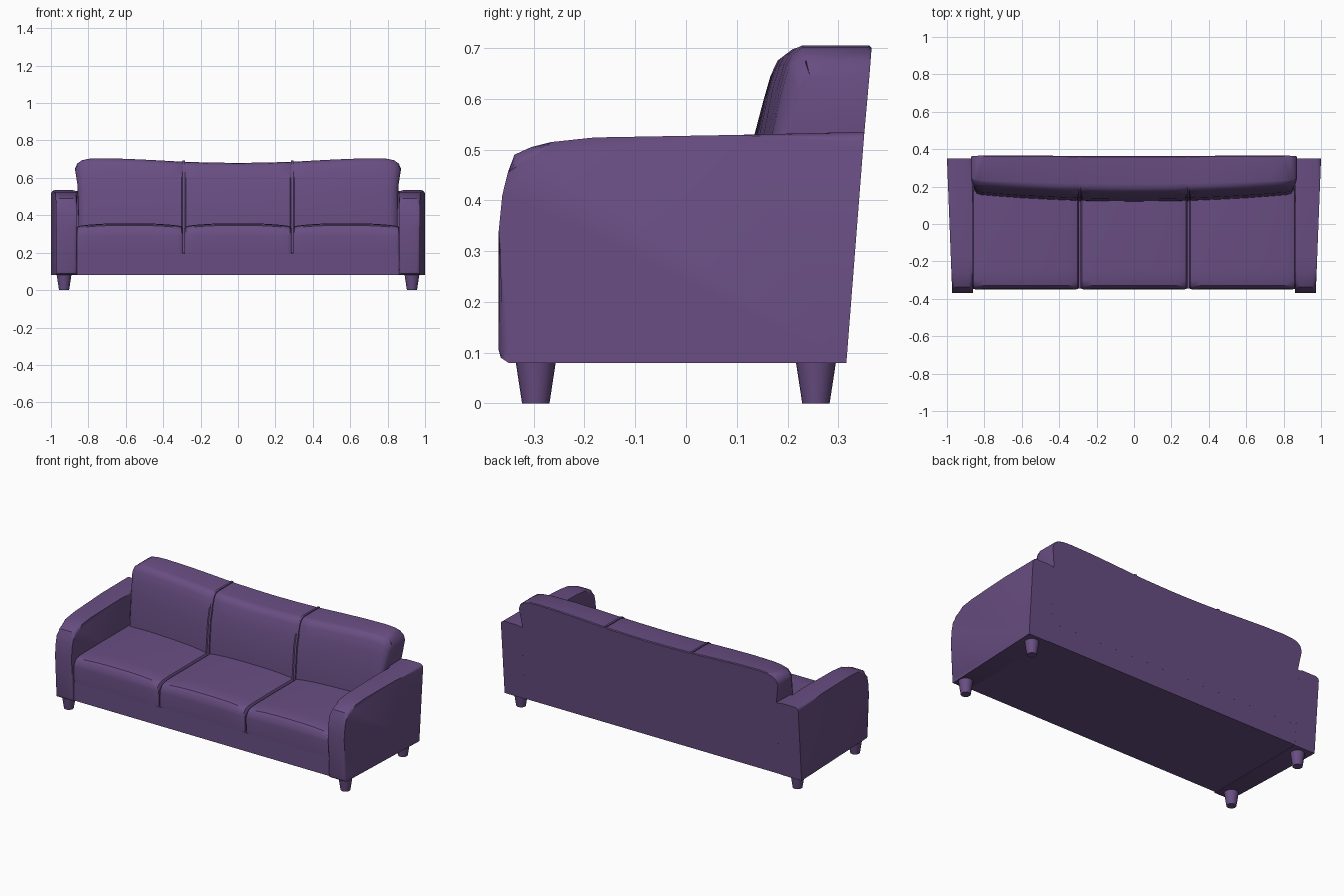
import bpy, bmesh, math

if "Cube" in bpy.data.objects:
    bpy.data.objects.remove(bpy.data.objects["Cube"])

purple = bpy.data.materials.new("purple fabric")
purple.diffuse_color = (0.14, 0.076, 0.225, 1)
purple.use_nodes = True
purple.node_tree.nodes["Principled BSDF"].inputs["Base Color"].default_value = purple.diffuse_color


def finish(name, bm, mirror="", angle=35):
    bmesh.ops.recalc_face_normals(bm, faces=bm.faces[:])
    me = bpy.data.meshes.new(name)
    bm.to_mesh(me)
    bm.free()
    me.materials.append(purple)
    ob = bpy.data.objects.new(name, me)
    bpy.context.collection.objects.link(ob)
    bpy.ops.object.select_all(action='DESELECT')
    ob.select_set(True)
    bpy.context.view_layer.objects.active = ob
    bpy.ops.object.shade_smooth_by_angle(angle=math.radians(angle))
    if mirror:
        m = ob.modifiers.new("mirror", 'MIRROR')
        m.use_axis = ('X' in mirror, False, False)
    return ob


def loft(rings):
    """Skin closed rings of points and cap both ends."""
    bm = bmesh.new()
    rows = [[bm.verts.new(p) for p in r] for r in rings]
    n = len(rows[0])
    for a, b in zip(rows, rows[1:]):
        for i in range(n):
            j = (i + 1) % n
            bm.faces.new((a[i], a[j], b[j], b[i]))
    bm.faces.new(rows[0])
    bm.faces.new(rows[-1][::-1])
    return bm


def lerp_table(table, x):
    for (x0, v0), (x1, v1) in zip(table, table[1:]):
        if x <= x1:
            return v0 + (v1 - v0) * (x - x0) / (x1 - x0)
    return table[-1][1]


def back_y(z):
    # the whole rear is one leaning plane
    return 0.316 + (z - 0.08) * 0.078


# base with front rail and rear panel
base = [(-0.345, 0.082), (-0.345, 0.195), (0.22, 0.195), (0.22, 0.53),
        (back_y(0.53), 0.53), (back_y(0.08), 0.082)]
finish("base", loft([[(x, y, z) for y, z in base] for x in (-0.88, 0.88)]))

# arms: side profile with rounded long edges, flaring out to the rear
arm = [(-0.35, 0.08), (-0.365, 0.09), (-0.369, 0.105), (-0.369, 0.34), (-0.362, 0.41),
       (-0.351, 0.455), (-0.338, 0.49), (-0.305, 0.505), (-0.265, 0.515), (-0.18, 0.524),
       (0.1, 0.529), (back_y(0.535), 0.535), (back_y(0.08), 0.08)]
bm = loft([[(x, y, z) for y, z in arm] for x in (0.862, 0.972)])
edges = []
for e in bm.edges:
    a, b = (v.co for v in e.verts)
    rear = a.y > 0.3 and b.y > 0.3
    low = a.z < 0.1 and b.z < 0.1
    if abs(a.x - b.x) < 1e-4 and not rear and not low:
        edges.append(e)
bmesh.ops.bevel(bm, geom=edges, offset=0.02, segments=3, profile=0.5,
                affect='EDGES', clamp_overlap=False)
for v in bm.verts:
    t = (v.co.x - 0.862) / 0.11
    v.co.x += 0.028 * t * (v.co.y + 0.37) / 0.72
finish("arms", bm, "X")

# seat cushions: softly domed
for name, x0, x1 in (("seat_left", -0.865, -0.294), ("seat_middle", -0.286, 0.286),
                     ("seat_right", 0.294, 0.865)):
    rings = []
    for t in (0, 0.012, 0.04, 0.1, 0.22, 0.36, 0.5, 0.64, 0.78, 0.9, 0.96, 0.988, 1):
        u = abs(2 * t - 1)
        zt = 0.357 - 0.016 * u ** 3 - (0.012 if u == 1 else 0.003 if u > 0.95 else 0)
        f = 0.008 if u == 1 else 0.002 if u > 0.95 else 0
        x = x0 + (x1 - x0) * t
        ring = [(0.2, 0.19), (-0.347 + f, 0.196), (-0.35 + f, 0.29), (-0.344 + f, zt - 0.028),
                (-0.33 + f, zt - 0.011), (-0.3, zt - 0.003), (-0.24, zt), (0.2, zt)]
        rings.append([(x, y, z) for y, z in ring])
    finish(name, loft(rings))

# backrest: top dips in the middle, front bows forward, ends are rounded
TOP = [(0, .68), (.15, .682), (.29, .686), (.45, .695), (.6, .702), (.74, .705),
       (.80, .702), (.835, .694), (.86, .676), (.872, .648)]


def back_ring(x, inset=0.0, raise_by=0.0):
    ax = abs(x)
    zt = lerp_table(TOP, ax) + raise_by
    d = 0.038 * (ax / 0.87) ** 2 + inset
    ring = [(back_y(0.2), 0.2), (back_y(0.53), 0.53), (back_y(zt) + 0.001, zt - 0.004),
            (back_y(zt) - 0.004, zt), (0.215 + d * 0.5, zt), (0.192 + d, zt - 0.004),
            (0.176 + d, zt - 0.016), (0.166 + d, zt - 0.036), (0.152 + d, zt - 0.085),
            (0.135 + d, 0.53), (0.122 + d, 0.37), (0.115 + d, 0.2)]
    pts = []
    for y, z in ring:
        lean = 0.02 * min(1, max(0, (0.65 - z) / 0.13)) * max(0, (ax - 0.6) / 0.27)
        pts.append((math.copysign(ax - lean, x), y, z))
    return pts


side = [0.295, 0.303, 0.36, 0.45, 0.6, 0.74, 0.80, 0.835, 0.86, 0.872]
mid = [-0.285, -0.277, -0.22, -0.15, -0.07, 0, 0.07, 0.15, 0.22, 0.277, 0.285]
for name, xs in (("back_left", [-x for x in side]), ("back_middle", mid), ("back_right", side)):
    rings = []
    for x in xs:
        ax = abs(x)
        inset = 0.006 if ax in (0.285, 0.295) else 0.018 if ax == 0.872 else 0.006 if ax == 0.86 else 0
        rings.append(back_ring(x, inset))
    finish(name, loft(rings))

# raised seam strips between the back cushions
for s, name in ((-1, "seam_left"), (1, "seam_right")):
    finish(name, loft([back_ring(s * 0.284, 0.001, 0.006), back_ring(s * 0.296, 0.001, 0.006)]))

# tapered legs
for y, name in ((-0.296, "front_legs"), (0.256, "rear_legs")):
    rings = []
    for r, z in ((0.027, 0), (0.04, 0.085)):
        rings.append([(0.93 + r * math.cos(a), y + r * math.sin(a), z)
                      for a in (i * math.tau / 20 for i in range(20))])
    finish(name, loft(rings), "X")
